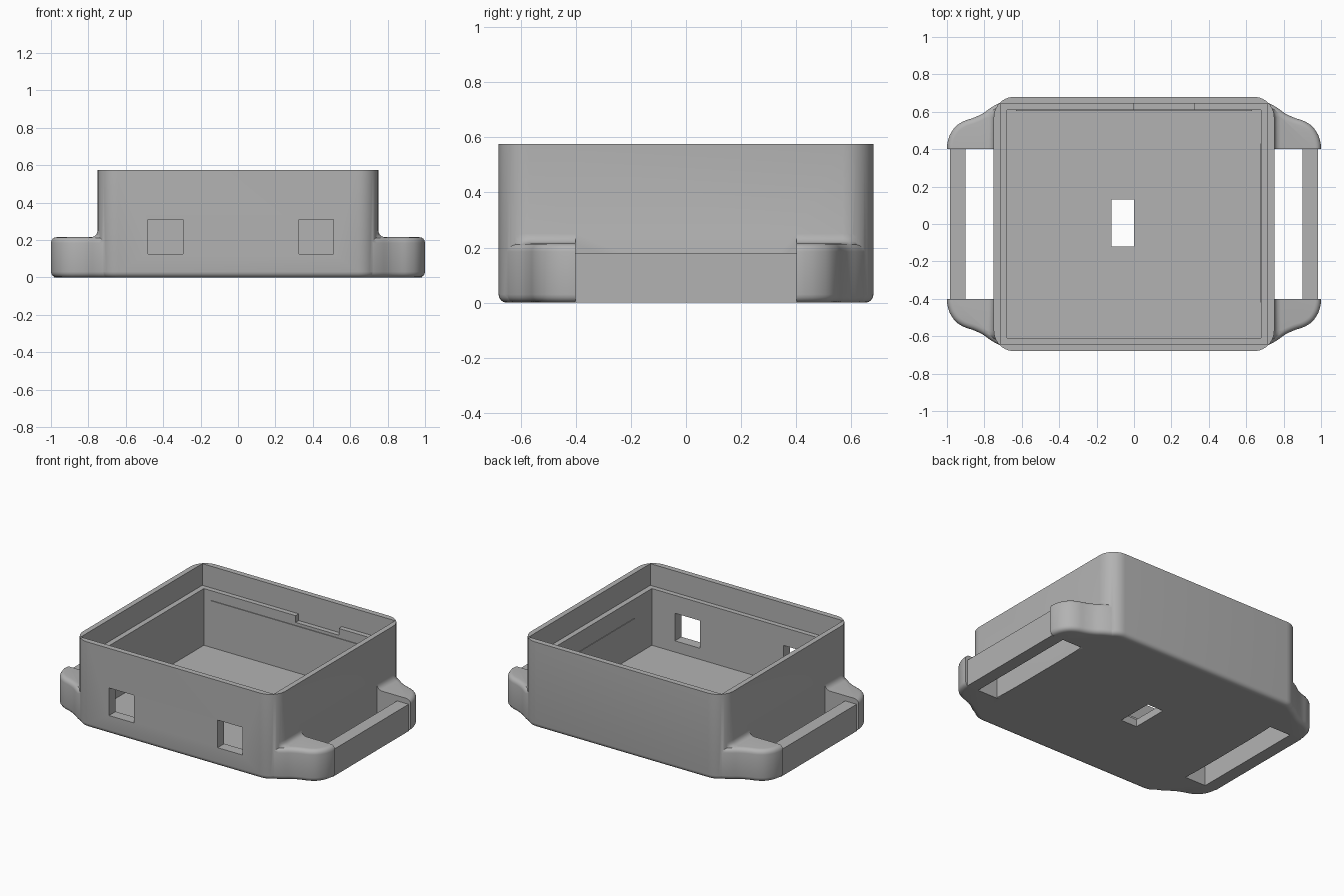
import bpy, bmesh, math
from mathutils import Vector

cube = bpy.data.objects.get("Cube")
if cube:
    bpy.data.objects.remove(cube, do_unlink=True)

grey = bpy.data.materials.new("mid_grey")
grey.use_nodes = True
colour = (0.45, 0.45, 0.45, 1)
grey.diffuse_color = colour
for node in grey.node_tree.nodes:
    if node.type == 'BSDF_PRINCIPLED':
        node.inputs["Base Color"].default_value = colour


def finish(name, bm):
    bmesh.ops.recalc_face_normals(bm, faces=bm.faces[:])
    mesh = bpy.data.meshes.new(name)
    bm.to_mesh(mesh)
    bm.free()
    mesh.materials.append(grey)
    obj = bpy.data.objects.new(name, mesh)
    bpy.context.collection.objects.link(obj)
    return obj


def loft(name, rings):
    """Solid through a row of closed rings, capped at both ends."""
    bm = bmesh.new()
    rows = [[bm.verts.new(p) for p in ring] for ring in rings]
    n = len(rows[0])
    for a, b in zip(rows, rows[1:]):
        for i in range(n):
            j = (i + 1) % n
            bm.faces.new((a[i], a[j], b[j], b[i]))
    bm.faces.new(rows[0])
    bm.faces.new(rows[-1])
    return finish(name, bm)


def box(name, x0, x1, y0, y1, z0, z1):
    plan = [(x0, y0), (x1, y0), (x1, y1), (x0, y1)]
    return loft(name, [[(x, y, z) for x, y in plan] for z in (z0, z1)])


def round_edges(obj, rule, radius):
    """Round the edges whose two ends satisfy the rule."""
    bm = bmesh.new()
    bm.from_mesh(obj.data)
    edges = [e for e in bm.edges if rule(e.verts[0].co, e.verts[1].co)]
    bmesh.ops.bevel(bm, geom=edges, offset=radius, segments=4, profile=0.5,
                    affect='EDGES', clamp_overlap=False)
    bm.to_mesh(obj.data)
    bm.free()


def combine(target, other, operation):
    mod = target.modifiers.new("combine", 'BOOLEAN')
    mod.object, mod.operation, mod.solver = other, operation, 'EXACT'
    bpy.context.view_layer.objects.active = target
    bpy.ops.object.modifier_apply(modifier=mod.name)
    bpy.data.objects.remove(other, do_unlink=True)


def spline(points, steps):
    """Smooth curve through the points."""
    pts = [Vector(p) for p in points]
    pts = [2 * pts[0] - pts[1]] + pts + [2 * pts[-1] - pts[-2]]
    out = []
    for a, b, c, d in zip(pts, pts[1:], pts[2:], pts[3:]):
        for k in range(steps):
            t = k / steps
            out.append(0.5 * (2 * b + (c - a) * t + (2 * a - 5 * b + 4 * c - d) * t ** 2
                              + (3 * b - a - 3 * c + d) * t ** 3))
    return out + [pts[-2]]


W, D, H, R = 0.75, 0.68, 0.575, 0.11
LUG_TOP = 0.215
ARC = 10


def corner(i):
    a = math.radians(90 * i / ARC)
    normal = Vector((math.cos(a), math.sin(a)))
    return Vector((W - R, D - R)) + normal * R, normal


# Main shell: rounded block with a soft lower edge
quarter = [corner(i)[0] for i in range(ARC + 1)]
plan = [(p.x, p.y) for p in quarter]
plan += [(-x, y) for x, y in reversed(plan)]
plan += [(x, -y) for x, y in reversed(plan)]
body = loft("enclosure_body", [[(x, y, z) for x, y in plan] for z in (0, H)])
round_edges(body, lambda a, b: max(a.z, b.z) < 0.001
            and not (abs(a.x - b.x) < 0.001 and abs(a.y - b.y) > 0.5), 0.03)

# Corner lugs, fillets against the wall, and side bars
outer = spline([(0.62, 0.672), (0.70, 0.655), (0.76, 0.625), (0.81, 0.59),
                (0.86, 0.567), (0.91, 0.55), (0.955, 0.52), (0.985, 0.475),
                (0.998, 0.43), (1.0, 0.4)], 3)
inner = [Vector(p) for p in ((0.71, 0.4), (0.71, 0.6), (0.62, 0.64))]
fillet = [(-0.03, 0.25), (0, 0.25), (0.004, 0.235), (0.015, 0.221),
          (0.04, 0.213), (0.04, 0.19), (-0.03, 0.19)]
wall_path = [(Vector((W, 0.4)), Vector((1, 0)), 1)]
wall_path += [(*corner(i), 1 - i / 2.9) for i in range(4)]


def on_outer(v):
    return v.y > 0.3999 and any((v.xy - p).length < 0.0005 for p in outer)


for sx in (-1, 1):
    for sy in (-1, 1):
        lug = loft("corner_lug", [[(p.x, p.y, z) for p in outer + inner]
                                  for z in (0, LUG_TOP)])
        round_edges(lug, lambda a, b: abs(a.z - b.z) < 0.001
                    and on_outer(a) and on_outer(b), 0.03)
        rings = []
        for p, n, width in wall_path:
            ring = []
            for off, z in fillet:
                q = p + n * (off * width if off > 0 else off)
                ring.append((q.x, q.y, z))
            rings.append(ring)
        blend = loft("lug_fillet", rings)
        for part in (lug, blend):
            bm = bmesh.new()
            bm.from_mesh(part.data)
            bmesh.ops.scale(bm, vec=(sx, sy, 1), verts=bm.verts[:])
            bmesh.ops.recalc_face_normals(bm, faces=bm.faces[:])
            bm.to_mesh(part.data)
            bm.free()
            combine(body, part, 'UNION')
    xs = sorted((sx * 0.9, sx * 0.985))
    combine(body, box("side_bar", *xs, -0.402, 0.402, 0, 0.18), 'UNION')

# Cavity, rim recess, ledge notch, front windows and floor slot
cuts = [(-0.68, 0.68, -0.61, 0.61, 0.05, 0.5),
        (-0.715, 0.715, -0.643, 0.643, 0.43, 0.7),
        (0, 0.32, 0.55, 0.643, 0.385, 0.5),
        (-0.48, -0.295, -0.8, -0.55, 0.125, 0.31),
        (0.325, 0.51, -0.8, -0.55, 0.125, 0.31),
        (-0.12, 0, -0.12, 0.13, -0.1, 0.2)]
for cut in cuts:
    cutter = box("cutter", *cut)
    cutter.hide_render = True
    combine(body, cutter, 'DIFFERENCE')

bpy.ops.object.select_all(action='DESELECT')
body.select_set(True)
bpy.context.view_layer.objects.active = body
bpy.ops.object.shade_smooth_by_angle(angle=math.radians(35))

# Thin raised details on the inside walls
box("back_inner_panel", -0.63, 0.63, 0.605, 0.611, 0.095, 0.365)
box("side_inner_rib", 0.676, 0.681, -0.42, 0.43, 0.296, 0.302)
